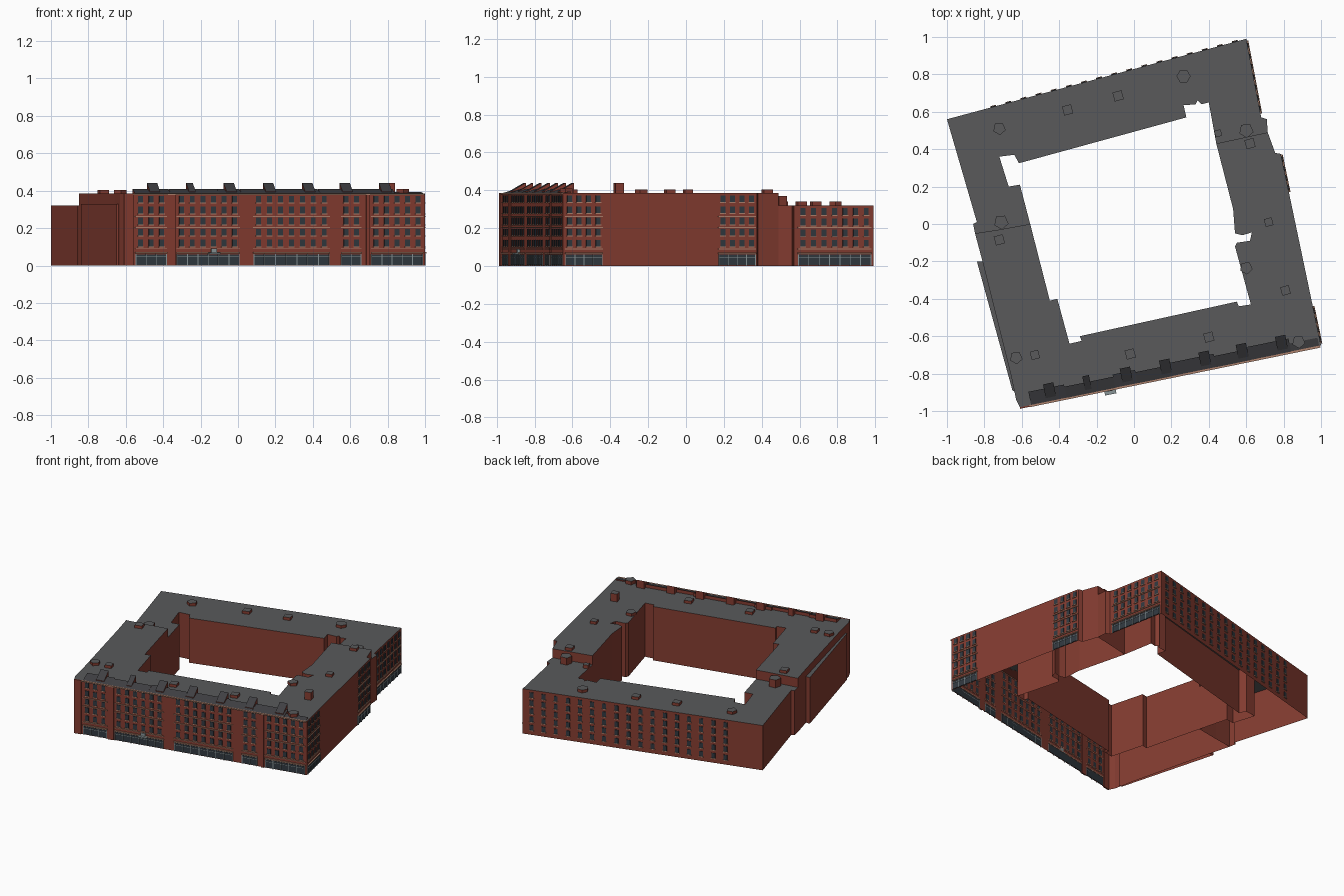
import bpy, bmesh, math
from mathutils import Vector

if "Cube" in bpy.data.objects:
    bpy.data.objects.remove(bpy.data.objects["Cube"])


def mat(name, c):
    m = bpy.data.materials.new(name)
    m.diffuse_color = (*c, 1)
    m.use_nodes = True
    m.node_tree.nodes["Principled BSDF"].inputs["Base Color"].default_value = m.diffuse_color
    return m


BRICK = mat("brick", (0.23, 0.045, 0.03))
ROOF = mat("roof_grey", (0.10, 0.102, 0.105))
SLATE = mat("slate", (0.05, 0.05, 0.055))
GLASS = mat("glass", (0.03, 0.04, 0.05))
TRIM = mat("stone_trim", (0.42, 0.22, 0.15))
METAL = mat("shop_frame", (0.25, 0.30, 0.31))


def finish(name, bm, *mats):
    me = bpy.data.meshes.new(name)
    bm.to_mesh(me)
    bm.free()
    for m in mats:
        me.materials.append(m)
    ob = bpy.data.objects.new(name, me)
    bpy.context.collection.objects.link(ob)
    return ob


def block(name, pts, z0, z1):
    """Open-bottomed prism: brick walls, grey flat top."""
    bm = bmesh.new()
    if sum(a[0] * b[1] - b[0] * a[1] for a, b in zip(pts, pts[1:] + pts[:1])) < 0:
        pts = pts[::-1]
    lo = [bm.verts.new((x, y, z0)) for x, y in pts]
    hi = [bm.verts.new((x, y, z1)) for x, y in pts]
    bm.faces.new(hi).material_index = 1
    for i in range(len(pts)):
        j = (i + 1) % len(pts)
        bm.faces.new((lo[i], lo[j], hi[j], hi[i]))
    return finish(name, bm, BRICK, ROOF)


class Wall:
    """Straight outer wall, counter-clockwise; s along it, d outward."""
    def __init__(self, a, b):
        self.a, b = Vector((*a, 0)), Vector((*b, 0))
        self.len = (b - self.a).length
        self.u = (b - self.a).normalized()
        self.n = Vector((self.u.y, -self.u.x, 0))

    def at(self, s, d, z):
        return self.a + self.u * s + self.n * d + Vector((0, 0, z))

    def prism(self, bm, prof, s0, s1, top=0):
        A = [bm.verts.new(self.at(s0, d, z)) for d, z in prof]
        B = [bm.verts.new(self.at(s1, d, z)) for d, z in prof]
        k = len(prof)
        fs = [bm.faces.new(A), bm.faces.new(B[::-1])]
        fs += [bm.faces.new((A[i], B[i], B[(i + 1) % k], A[(i + 1) % k])) for i in range(k)]
        bmesh.ops.recalc_face_normals(bm, faces=fs)
        for f in fs:
            f.normal_update()
            if f.normal.z > 0.2:
                f.material_index = top

    def box(self, bm, s0, s1, z0, z1, d=0.004):
        self.prism(bm, [(-0.002, z0), (d, z0), (d, z1), (-0.002, z1)], s0, s1)


def facade(name, w, bays, rows, bands=(), shop=True, ww=0.026, wh=0.036):
    """Window grid with sills, string courses and shopfronts per bay."""
    glass, trim, frame = bmesh.new(), bmesh.new(), bmesh.new()
    for s0, s1, cols in bays:
        step = (s1 - s0) / cols
        for i in range(cols):
            c = s0 + (i + 0.5) * step
            for z in rows:
                w.box(glass, c - ww / 2, c + ww / 2, z - wh / 2, z + wh / 2)
                w.box(trim, c - ww / 2 - .003, c + ww / 2 + .003, z - wh / 2 - .005, z - wh / 2, .007)
        for z in bands:
            w.box(trim, s0, s1, z - 0.002, z + 0.002, 0.006)
        if shop:
            w.box(glass, s0 + .004, s1 - .004, 0.004, 0.06)
            w.box(trim, s0, s1, 0.064, 0.071, 0.009)
            w.box(frame, s0 + .004, s1 - .004, 0.045, 0.048, 0.006)
            for i in range(cols + 1):
                c = s0 + .004 + i * (s1 - s0 - .008) / cols
                w.box(frame, c - .002, c + .002, 0, 0.062, 0.006)
    finish(name + "_windows", glass, GLASS)
    finish(name + "_trim", trim, TRIM)
    if shop:
        finish(name + "_shop_frames", frame, METAL)
    else:
        frame.free()


# Main masses: lower north wing and taller south wing, both U-shaped
NW, NE, SE, SW = (-1, .56), (.6, .99), (1, -.65), (-.61, -.98)
north = [(-.555, 0), (-.61, .21), (-.67, .20), (-.72, .36), (-.64, .37), (-.615, .325),
         (.28, .57), (.265, .635), (.33, .64), (.34, .66), (.36, .64), (.40, .65), (.44, .43),
         (.715, .49), (.71, .56), (.68, .57), NE, NW, (-.84, .01), (-.86, 0), (-.85, -.05), (-.72, -.03)]
south = [(-.555, 0), (-.45, -.41), (-.41, -.40), (-.345, -.64), (-.28, -.625), (-.29, -.60),
         (.55, -.415), (.56, -.44), (.625, -.43), (.54, -.12), (.55, -.10), (.62, -.09), (.63, -.045),
         (.58, -.06), (.54, -.05), (.53, .08), (.44, .43), (.715, .49), (.755, .38), (.785, .375),
         SE, SW, (-.63, -.94), (-.66, -.80), (-.81, -.20), (-.85, -.05), (-.72, -.03)]
block("north_wing", north, 0, 0.32)
block("south_wing", south, 0, 0.385)
block("west_lower_strip", [(-.84, -.2), (-.81, -.2), (-.63, -.90), (-.65, -.89)], 0, 0.33)

# Windowed facades
front, right = Wall(SW, SE), Wall(SE, (.785, .375))
nright, back = Wall((.68, .57), NE), Wall(NE, NW)


def fx(x):
    return (x + .61) / 1.61 * front.len


def ry(y):
    return (y + .65) / 1.025 * right.len


high = (.355, .297, .238, .178, .12)
bands = (.262, .203, .09)
facade("front", front, [(fx(a), fx(b), c) for a, b, c in
       ((-.55, -.38, 3), (-.33, .01, 6), (.08, .49, 7), (.55, .66, 2), (.71, .99, 5))], high, bands)
facade("right", right, [(ry(-.64), ry(-.44), 4), (ry(.17), ry(.37), 4)], high, bands)
facade("right_north", nright, [(.02, nright.len - .01, 7)], (.288, .232, .175, .12), (.09, .203))
facade("back", back, [(.02, back.len * .87, 17)], (.285, .228, .17, .112, .052), shop=False)

# Brick piers and cornice on the front
bm = bmesh.new()
for x0, x1 in ((-.61, -.56), (-.375, -.335), (.685, .705)):
    front.box(bm, fx(x0), fx(x1), 0, .385, .008)
finish("front_piers", bm, BRICK)
bm = bmesh.new()
front.box(bm, fx(-.56), fx(.995), .378, .386, .01)
finish("front_cornice", bm, TRIM)

# Entrance canopy
bm = bmesh.new()
front.box(bm, fx(-.16), fx(-.10), .062, .07, .03)
front.box(bm, fx(-.145), fx(-.115), .07, .09, .012)
finish("entrance_canopy", bm, METAL)

# Sloped mansard strips and wedge dormers along the front eaves
bm = bmesh.new()
cuts = (-.55, -.36, -.1, .02, .2, .44, .62, .84)
for i, (a, b) in enumerate(zip(cuts, cuts[1:])):
    k = .06 if i % 2 else .072
    front.prism(bm, [(.006, .384), (-k, .408), (-k, .384)], fx(a), fx(b), 1)
front.prism(bm, [(.006, .384), (-.045, .393), (-.045, .384)], fx(.84), fx(.99), 1)
finish("mansard", bm, BRICK, SLATE)
bm = bmesh.new()
for x in (-.44, -.24, -.03, .18, .39, .59, .80):
    h = .028 if x != -.24 else .018
    front.prism(bm, [(-.02, .384), (-.02, .397), (-.095, .44), (-.095, .384)],
                fx(x) - h, fx(x) + h, 1)
finish("dormers", bm, BRICK, SLATE)

# Small rooftop boxes: x, y, radius, base, top, sides
for i, (x, y, r, z0, z1, k) in enumerate((
        (-.72, .51, .035, .32, .34, 5), (-.355, .61, .035, .32, .34, 4), (-.085, .685, .035, .32, .34, 4),
        (.265, .79, .038, .32, .34, 6), (.45, .485, .025, .32, .345, 4), (.60, .50, .04, .32, .37, 5),
        (.62, .43, .035, .385, .405, 4), (.72, .01, .03, .385, .405, 4), (.60, -.235, .035, .385, .405, 5),
        (.81, -.355, .033, .385, .44, 4), (.40, -.605, .035, .385, .405, 4), (.88, -.63, .036, .385, .41, 5),
        (-.02, -.695, .035, .385, .405, 4), (-.53, -.70, .032, .385, .405, 4), (-.63, -.715, .035, .385, .405, 5),
        (-.72, -.085, .035, .385, .405, 4), (-.71, .01, .04, .32, .375, 5))):
    t = math.radians(60)
    block(f"roof_box_{i}", [(x + r * math.cos(t + a * math.tau / k), y + r * math.sin(t + a * math.tau / k))
                            for a in range(k)], z0, z1)
